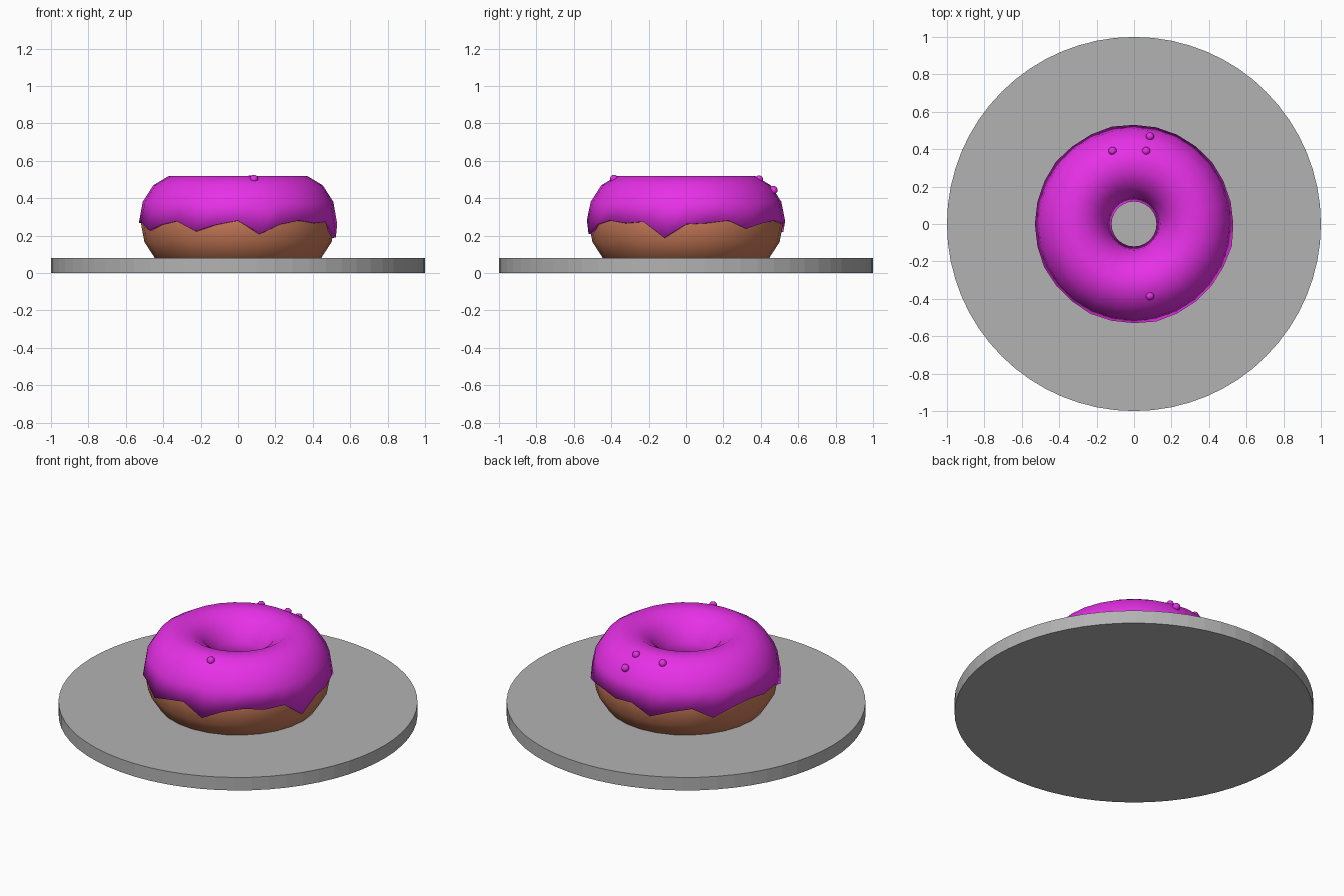
import bpy, bmesh, math
from math import sin, cos, pi

if "Cube" in bpy.data.objects:
    bpy.data.objects.remove(bpy.data.objects["Cube"])

MAJOR, MINOR = 28, 14          # segments around the ring and around its section
RING, MID_Z = 0.325, 0.27      # ring radius and height of the section centre


def material(name, rgb):
    m = bpy.data.materials.new(name)
    m.diffuse_color = (*rgb, 1)
    m.use_nodes = True
    m.node_tree.nodes["Principled BSDF"].inputs["Base Color"].default_value = m.diffuse_color
    return m


GREY = material("plate grey", (0.45, 0.45, 0.45))
BROWN = material("dough brown", (0.60, 0.20, 0.10))
PINK = material("icing magenta", (0.80, 0.03, 0.80))


def finish(name, bm, mat, smooth=True):
    bmesh.ops.recalc_face_normals(bm, faces=bm.faces)
    me = bpy.data.meshes.new(name)
    bm.to_mesh(me)
    bm.free()
    me.materials.append(mat)
    for p in me.polygons:
        p.use_smooth = smooth
    ob = bpy.data.objects.new(name, me)
    bpy.context.collection.objects.link(ob)
    return ob


def ring_mesh(a, b, steps, closed, drop=None):
    """Sweep an elliptical section (a wide, b tall) round the z axis."""
    bm = bmesh.new()
    rows = []
    for i in range(MAJOR):
        t = 2 * pi * i / MAJOR
        row = []
        for j in range(steps):
            s = 2 * pi * j / MINOR
            r, z = RING + a * cos(s), MID_Z + b * sin(s)
            if drop and j == 0:                # dripping outer edge
                z -= drop[i]
                r += 0.08 * max(drop[i], 0)
            row.append(bm.verts.new((r * cos(t), r * sin(t), z)))
        rows.append(row)
    for i in range(MAJOR):
        p, q = rows[i], rows[(i + 1) % MAJOR]
        for j in range(steps if closed else steps - 1):
            k = (j + 1) % steps
            bm.faces.new((p[j], q[j], q[k], p[k]))
    return bm


# Plate
bm = bmesh.new()
bmesh.ops.create_cone(bm, cap_ends=True, segments=64, radius1=1, radius2=1, depth=0.08)
bmesh.ops.translate(bm, verts=bm.verts, vec=(0, 0, 0.04))
finish("plate", bm, GREY, smooth=False)

# Dough ring, its underside sunk into the plate
finish("dough", ring_mesh(0.195, 0.24, MINOR, True), BROWN)

# Icing: upper half of the ring with drips at given angles (degrees: depth)
drips = {-77: 0.06, -116: 0.045, -154: 0.04, -12: 0.08, 103: 0.05, 141: 0.05, 39: 0.03}
drop = [-0.004 + 0.008 * sin(i * 2.3) for i in range(MAJOR)]
for deg, depth in drips.items():
    i = round(deg / 360 * MAJOR) % MAJOR
    drop[i] = depth
    drop[(i + 1) % MAJOR] += depth * 0.15
icing = finish("icing", ring_mesh(0.205, 0.255, MINOR // 2 + 1, False, drop), PINK)
mod = icing.modifiers.new("thickness", 'SOLIDIFY')
mod.thickness = 0.022
mod.offset = -1

# Sprinkles half sunk in the icing
for n, pos in enumerate([(-0.115, 0.39, 0.495), (0.065, 0.39, 0.50),
                         (0.085, 0.468, 0.443), (0.085, -0.385, 0.503)]):
    bm = bmesh.new()
    bmesh.ops.create_uvsphere(bm, u_segments=16, v_segments=10, radius=0.022)
    bmesh.ops.translate(bm, verts=bm.verts, vec=pos)
    finish(f"sprinkle_{n + 1}", bm, PINK)
